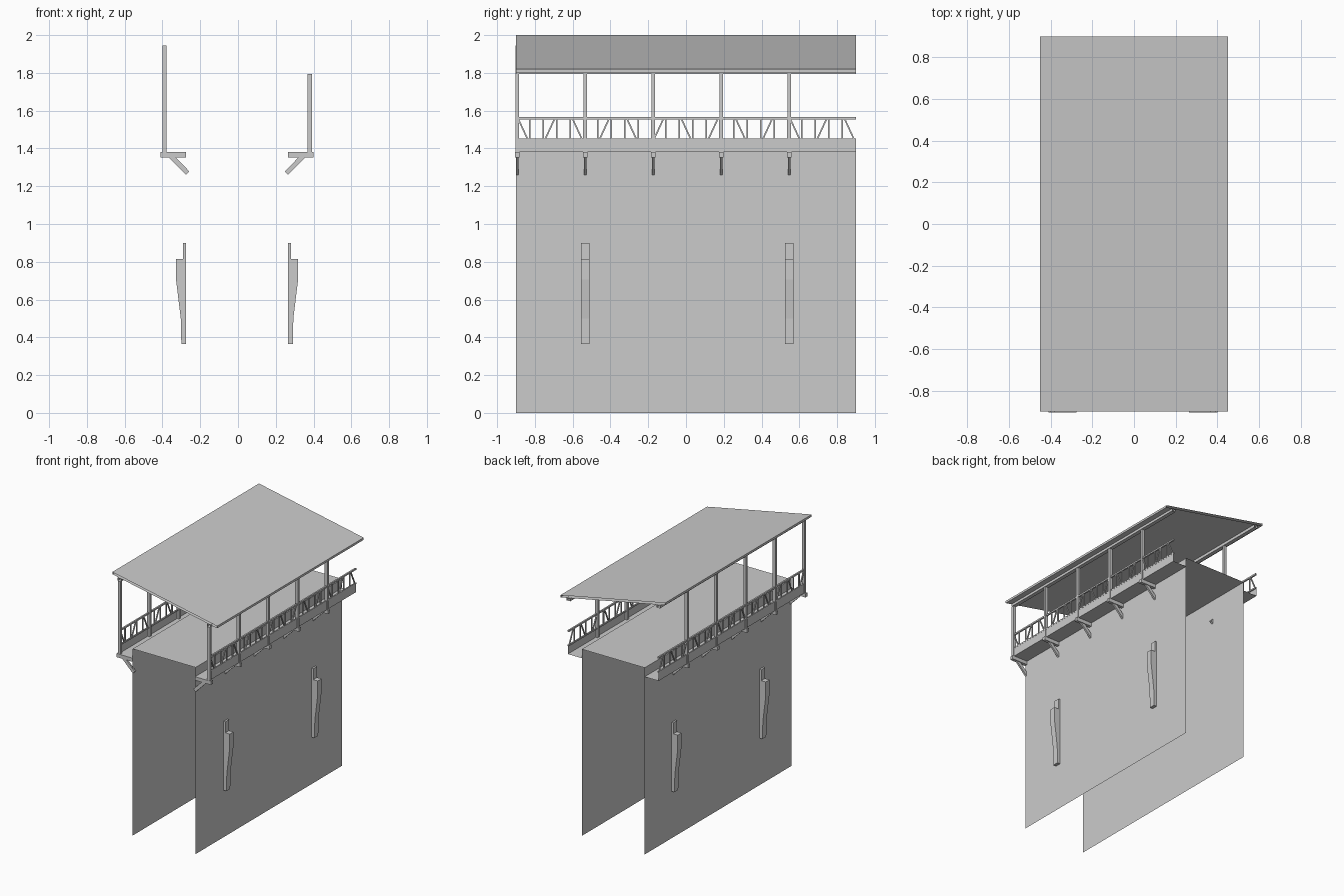
import bpy
import math

if "Cube" in bpy.data.objects:
    bpy.data.objects.remove(bpy.data.objects["Cube"])

CX = -0.005           # centre line of wall and galleries
Y0, Y1 = -0.9, 0.9
POSTS = [-0.893, -0.533, -0.173, 0.187, 0.547]


def make(name, verts, faces):
    mesh = bpy.data.meshes.new(name)
    mesh.from_pydata(verts, [], faces)
    mesh.update()
    ob = bpy.data.objects.new(name, mesh)
    bpy.context.collection.objects.link(ob)
    return ob


def strip(name, path, closed=False):
    """Sweep an x,z path along the full length, with open ends."""
    n = len(path)
    verts = [(x, y, z) for x, z in path for y in (Y0, Y1)]
    faces = [(2*i, 2*i+1, 2*((i+1) % n)+1, 2*((i+1) % n))
             for i in range(n if closed else n - 1)]
    return make(name, verts, faces)


def prism(name, profile, y, width):
    """Solid x,z profile, centred on y."""
    n = len(profile)
    verts = [(px, y + s * width / 2, pz) for s in (-1, 1) for px, pz in profile]
    faces = [tuple(range(n)), tuple(range(2*n - 1, n - 1, -1))]
    faces += [(i, n + i, n + (i+1) % n, (i+1) % n) for i in range(n)]
    return make(name, verts, faces)


def rect(xa, xb, za, zb):
    return [(xa, za), (xb, za), (xb, zb), (xa, zb)]


def bar(name, x, a, b, t):
    """Thin square bar between two y,z points in the plane of the railing."""
    dy, dz = b[0] - a[0], b[1] - a[1]
    l = math.hypot(dy, dz)
    ny, nz = -dz / l * t / 2, dy / l * t / 2
    quad = [(a[0]+ny, a[1]+nz), (a[0]-ny, a[1]-nz), (b[0]-ny, b[1]-nz), (b[0]+ny, b[1]+nz)]
    verts = [(x + s * t / 2, y, z) for s in (-1, 1) for y, z in quad]
    return make(name, verts, [(0, 1, 2, 3), (7, 6, 5, 4)] +
                [(i, 4 + i, 4 + (i+1) % 4, (i+1) % 4) for i in range(4)])


# Stone walls with the walkway on top
strip("wall_and_walkway", [(CX + 0.27, 0), (CX + 0.27, 1.45), (CX - 0.27, 1.45), (CX - 0.27, 0)])

for side, s, top in (("right", 1, 1.795), ("left", -1, 1.945)):
    def m(pts):
        return [(CX + s * px, pz) for px, pz in pts]

    # Gallery floor and its outer edge board
    strip(side + "_gallery", m([(0.27, 1.38), (0.39, 1.38), (0.39, 1.45)]))

    # Posts, floor beams and diagonal brackets
    for y in POSTS:
        prism(side + "_post", m(rect(0.373, 0.396, 1.375, top)), y, 0.02)
        prism(side + "_floor_beam", m(rect(0.27, 0.405, 1.352, 1.38)), y, 0.024)
        prism(side + "_bracket",
              m([(0.325, 1.352), (0.252, 1.278), (0.27, 1.26), (0.362, 1.352)]), y, 0.014)

    # Buttress corbels on the wall face
    for y in (-0.533, 0.547):
        prism(side + "_corbel",
              m([(0.27, 0.365), (0.295, 0.365), (0.298, 0.5), (0.323, 0.705),
                 (0.323, 0.815), (0.285, 0.815), (0.285, 0.9), (0.27, 0.9)]), y, 0.046)

    # Railing: rails, uprights and alternating diagonals
    rx = CX + s * 0.386
    bar(side + "_top_rail", rx, (Y0, 1.56), (Y1, 1.56), 0.012)
    bar(side + "_bottom_rail", rx, (Y0, 1.448), (Y1, 1.448), 0.01)
    step = (Y1 - Y0) / 25
    for k in range(25):
        y = Y0 + k * step
        if k:
            bar(side + "_upright", rx, (y, 1.45), (y, 1.558), 0.008)
        if k % 2 == 0:
            za, zb = (1.556, 1.452) if k % 4 == 0 else (1.452, 1.556)
            bar(side + "_diagonal", rx, (y + 0.012, za), (y + step - 0.012, zb), 0.008)

    # Beam carrying the roof
    strip(side + "_roof_beam", m(rect(0.37, 0.4, top, top + 0.022)), True)

# Sloping roof slab
strip("roof", [(-0.45, 2.0), (0.45, 1.82), (0.45, 1.803), (-0.45, 1.983)], True)
